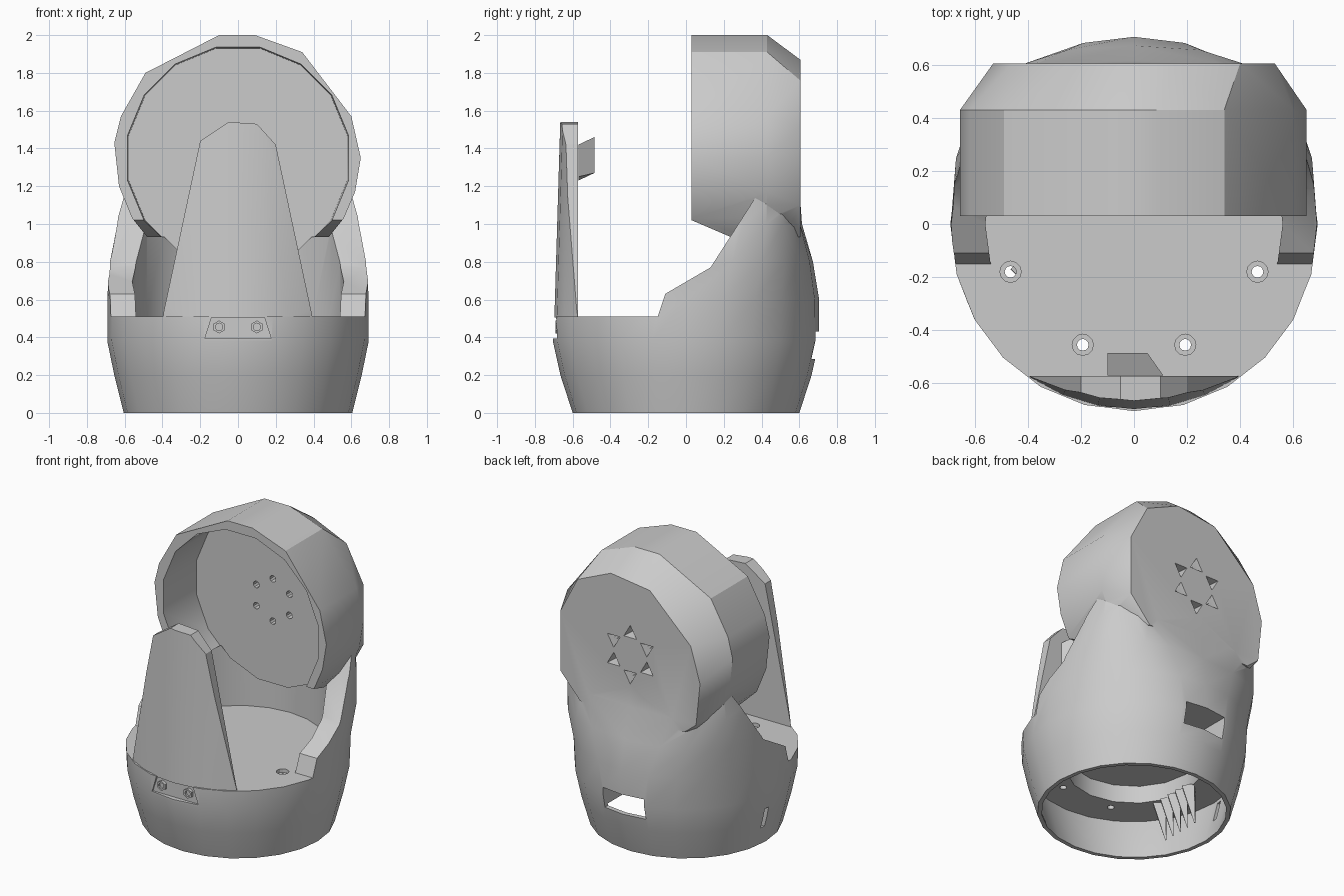
import bpy, bmesh, math
from mathutils import Matrix, Vector

if "Cube" in bpy.data.objects:
    bpy.data.objects.remove(bpy.data.objects["Cube"])

grey = bpy.data.materials.new("matte grey")
grey.use_nodes = True
grey.diffuse_color = (0.6, 0.6, 0.6, 1)
grey.node_tree.nodes["Principled BSDF"].inputs["Base Color"].default_value = grey.diffuse_color


def make(name, bm):
    bmesh.ops.recalc_face_normals(bm, faces=bm.faces)
    mesh = bpy.data.meshes.new(name)
    bm.to_mesh(mesh)
    bm.free()
    mesh.materials.append(grey)
    ob = bpy.data.objects.new(name, mesh)
    bpy.context.collection.objects.link(ob)
    return ob


def skin(name, rings):
    """Closed solid through a stack of matching point loops."""
    bm = bmesh.new()
    loops = [[bm.verts.new(p) for p in ring] for ring in rings]
    for a, b in zip(loops, loops[1:]):
        for i in range(len(a)):
            j = (i + 1) % len(a)
            bm.faces.new((a[i], a[j], b[j], b[i]))
    bm.faces.new(loops[0])
    bm.faces.new(loops[-1])
    return make(name, bm)


def hull(name, pts):
    bm = bmesh.new()
    for p in pts:
        bm.verts.new(p)
    bmesh.ops.convex_hull(bm, input=bm.verts)
    bmesh.ops.dissolve_limit(bm, angle_limit=.01, verts=bm.verts, edges=bm.edges)
    return make(name, bm)


def oval(rx, ry, z, power=2, n=24):
    pts = []
    for i in range(n):
        t = math.tau * i / n
        c, s = math.cos(t), math.sin(t)
        pts.append((math.copysign(abs(c) ** (2 / power), c) * rx,
                    math.copysign(abs(s) ** (2 / power), s) * ry, z))
    return pts


def rod(name, r1, r2, start, end, sides=12, turn=0.0):
    """Cylinder or cone between two points."""
    a, b = Vector(start), Vector(end)
    bm = bmesh.new()
    rot = (b - a).to_track_quat('Z', 'Y').to_matrix().to_4x4()
    bmesh.ops.create_cone(bm, cap_ends=True, segments=sides, radius1=r1, radius2=r2,
                          depth=(b - a).length,
                          matrix=Matrix.Translation((a + b) / 2) @ rot @ Matrix.Rotation(turn, 4, 'Z'))
    return make(name, bm)


def side_prism(name, pts, half):
    return skin(name, [[(x, y, z) for y, z in pts] for x in (-half, half)])


def front_prism(name, pts, y0, y1):
    return skin(name, [[(x, y, z) for x, z in pts] for y in (y0, y1)])


def box(name, x0, x1, y0, y1, z0, z1):
    return front_prism(name, [(x0, z0), (x1, z0), (x1, z1), (x0, z1)], y0, y1)


def boolean(target, tool, op='DIFFERENCE'):
    mod = target.modifiers.new("cut", 'BOOLEAN')
    mod.operation, mod.solver, mod.object = op, 'EXACT', tool
    bpy.context.view_layer.objects.active = target
    bpy.ops.object.modifier_apply(modifier=mod.name)
    bpy.data.objects.remove(tool)


# Rounded body, swept up at the back into a neck
housing = skin("housing", [
    oval(.605, .60, 0), oval(.655, .665, .2), oval(.692, .705, .38),
    oval(.69, .705, .6, 2.1), oval(.688, .672, .8, 2.7),
    oval(.65, .614, 1.0, 3.8), oval(.625, .598, 1.22, 4)])
boolean(housing, rod("hollow", .56, .56, (0, 0, .51), (0, 0, 1.4), 24))
boolean(housing, side_prism("front_opening", [
    (-1, .51), (-.15, .51), (-.11, .63), (.13, .77), (.38, 1.16), (.38, 2.2), (-1, 2.2)], 1))

# Round faceted head, open towards the front, with a chamfered back
MID = 1.35


def circle(r, y, n=16):
    r /= math.cos(math.pi / n)
    return [(r * math.sin(math.tau * (i + .5) / n), y,
             MID + r * math.cos(math.tau * (i + .5) / n)) for i in range(n)]


outline = [(-.1, 2), (.09, 2), (.34, 1.91), (.6, 1.57), (.65, 1.35), (.62, 1.17), (.56, 1.03),
           (.4, .83), (-.4, .83), (-.56, 1.03), (-.63, 1.2), (-.655, 1.43), (-.62, 1.57), (-.49, 1.8)]
rear = [(.53, 1.51), (.4, 1.76), (.147, 1.87), (-.149, 1.83), (-.46, 1.53), (-.53, 1.29),
        (-.5, 1.0), (-.3, .84), (.3, .84), (.53, 1.1)]
head = hull("head", [(x, y, z) for y in (.03, .43) for x, z in outline]
            + [(x, .605, z) for x, z in rear])
boolean(head, side_prism("chin_cut", [
    (-.1, 1.076), (.03, 1.02), (.24, .93), (.8, .93), (.8, .4), (-.1, .4)], 1))
boolean(housing, head, 'UNION')
boolean(housing, skin("head_plate", [circle(.572, .36), circle(.572, .45), circle(.47, .575)]), 'UNION')
boolean(housing, skin("head_recess", [circle(.588, -.1), circle(.58, .378)]))

# Ring of six screw holes in the head plate
for i in range(6):
    t = math.tau * i / 6
    x, z = .145 * math.sin(t), MID + .145 * math.cos(t)
    boolean(housing, rod("screw_hole", .023, .023, (x, .3, z), (x, .7, z), 10))
    boolean(housing, rod("nut_pocket", .03, .06, (x, .52, z), (x, .62, z), 3, t))

# Underside: wide hollow, then a narrower deeper recess
boolean(housing, skin("lower_hollow", [oval(.565, .56, -.1), oval(.58, .575, .02),
                                       oval(.65, .655, .3)]))
boolean(housing, rod("upper_recess", .42, .42, (0, 0, .25), (0, 0, .42), 16))

# Cable opening at the back and narrow slot in the side
boolean(housing, box("cable_opening", -.16, .15, .45, .9, .285, .43))
boolean(housing, box("side_slot", -.9, -.5, .05, .085, .13, .27))

# Countersunk floor holes
for x, y in ((-.465, -.18), (.465, -.18), (-.193, -.455), (.193, -.455)):
    boolean(housing, rod("floor_hole", .022, .022, (x, y, .1), (x, y, .6)))
    boolean(housing, rod("countersink", .04, .04, (x, y, .485), (x, y, .6)))

# Shallow front notch with two screws
boolean(housing, front_prism("front_notch", [(-.175, .395), (.175, .395), (.135, .52), (-.135, .52)],
                             -.9, -.672))
for side, x in (("right", -.1), ("left", .1)):
    screw = rod(f"{side}_front_screw", .034, .034, (x, -.64, .455), (x, -.69, .455), 6)
    boolean(screw, rod("socket", .02, .02, (x, -.675, .455), (x, -.75, .455), 10))

# Tall tapered front panel, its face following the body's curve
panel = front_prism("front_panel", [
    (-.4, .505), (-.2, 1.44), (-.05, 1.54), (.1, 1.53), (.2, 1.42), (.395, .505)], -.9, -.572)
boolean(panel, rod("panel_curve", .7, .664, (0, 0, .4), (0, 0, 1.6), 32), 'INTERSECT')

# Small catch on the inside of the panel
skin("panel_catch", [
    [(-.1, -.57, 1.23), (.11, -.57, 1.25), (.11, -.57, 1.42), (-.1, -.57, 1.41)],
    [(-.1, -.485, 1.27), (.05, -.485, 1.27), (.05, -.485, 1.46), (-.1, -.485, 1.45)]])

# Row of pointed clips inside the base
for i in range(5):
    y = -.24 + .07 * i
    rod(f"inner_clip_{i + 1}", .055, .005, (-.41, y, .31), (-.46, y, .07), 4)

# Smooth surfaces with crisp edges
for ob in bpy.context.scene.objects:
    ob.select_set(ob.type == 'MESH' and ob.data.materials.get(grey.name) is not None)
bpy.context.view_layer.objects.active = housing
bpy.ops.object.shade_smooth_by_angle(angle=math.radians(28))
